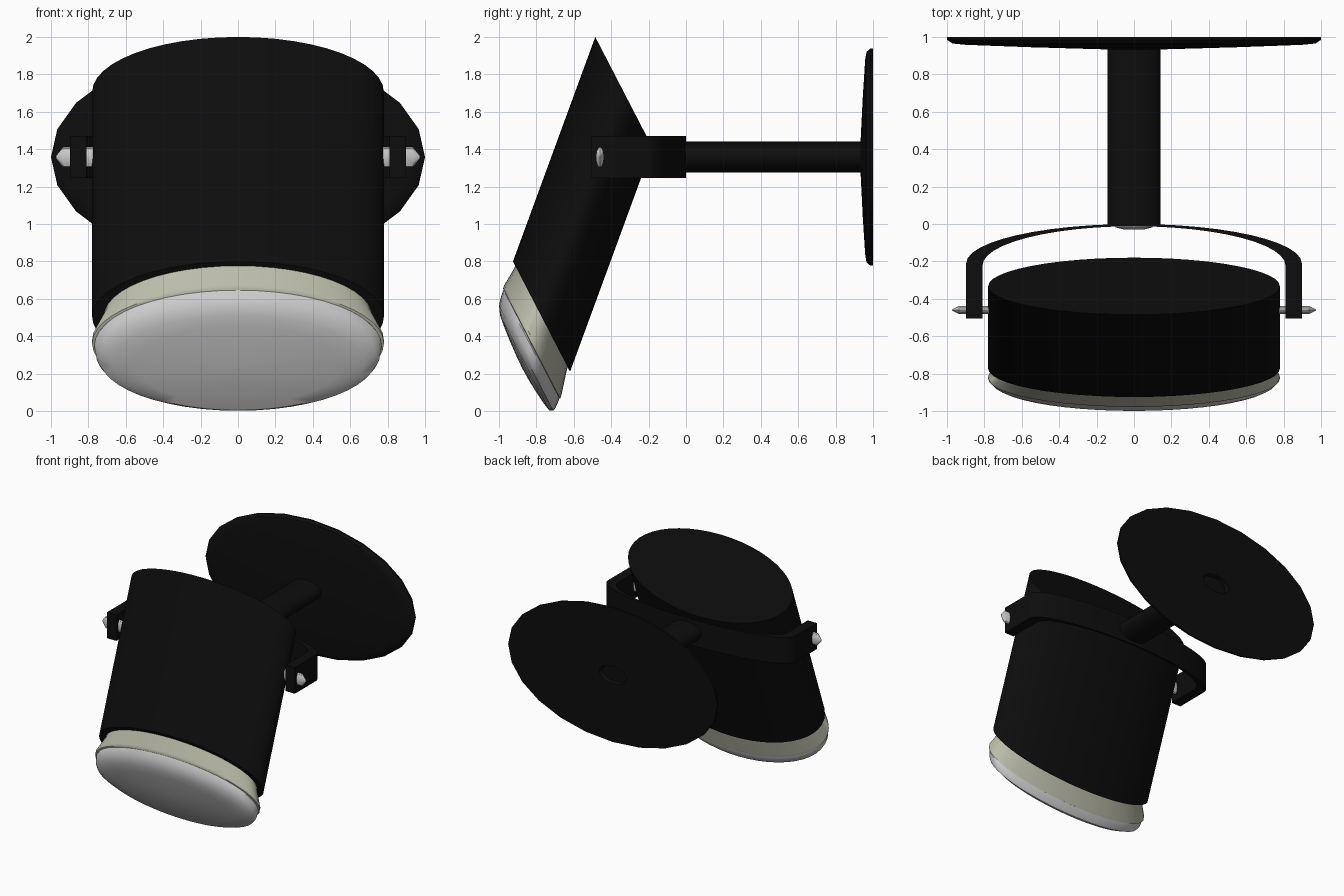
import bpy, bmesh, math
from mathutils import Vector

if "Cube" in bpy.data.objects:
    bpy.data.objects.remove(bpy.data.objects["Cube"])


def material(name, rgb):
    m = bpy.data.materials.new(name)
    m.diffuse_color = (*rgb, 1)
    m.use_nodes = True
    m.node_tree.nodes["Principled BSDF"].inputs["Base Color"].default_value = m.diffuse_color
    return m


BLACK = material("black_paint", (0.004, 0.004, 0.004))
CREAM = material("cream_plastic", (0.5, 0.5, 0.4))


def finish(name, bm, mat=None, angle=35):
    bmesh.ops.remove_doubles(bm, verts=bm.verts, dist=1e-5)
    bmesh.ops.recalc_face_normals(bm, faces=bm.faces)
    me = bpy.data.meshes.new(name)
    bm.to_mesh(me)
    bm.free()
    ob = bpy.data.objects.new(name, me)
    bpy.context.collection.objects.link(ob)
    if mat:
        me.materials.append(mat)
    bpy.ops.object.select_all(action='DESELECT')
    ob.select_set(True)
    bpy.context.view_layer.objects.active = ob
    bpy.ops.object.shade_smooth_by_angle(angle=math.radians(angle))
    return ob


def lathe(name, profile, origin, u, v, w, sides=48, mat=None, angle=35):
    """Spin (radius, distance) points around w, with u and v as the half axes."""
    o, u, v, w = map(Vector, (origin, u, v, w))
    bm = bmesh.new()
    rings = []
    for r, t in profile:
        ring = []
        for i in range(sides):
            a = 2 * math.pi * i / sides
            p = o + u * r * math.cos(a) + v * r * math.sin(a) + w * t
            ring.append(bm.verts.new(p))
        rings.append(ring)
    for a, b in zip(rings, rings[1:]):
        for i in range(sides):
            j = (i + 1) % sides
            bm.faces.new((a[i], a[j], b[j], b[i]))
    for ring in (rings[0], rings[-1]):
        bm.faces.new(ring)
    return finish(name, bm, mat, angle)


# Lamp head: a leaning, slanted can, then its cream rim and glass lens
head = dict(origin=(0, -0.3325, 1.705), u=(0.78, 0, 0),
            v=(0, 0.1525, -0.295), w=(0, -0.44, -1.2))
lathe("lamp_housing", [(1, 0), (1, 1)], mat=BLACK, **head)
lathe("lamp_rim", [(0.92, 0.97), (0.92, 1.01), (1, 1.105), (1, 1.12), (0.96, 1.125)],
      mat=CREAM, **head)
lathe("lens", [(0.97, 1.115), (0.985, 1.13), (0.975, 1.165), (0.95, 1.186),
               (0.86, 1.206), (0.7, 1.215), (0.45, 1.224), (0.2, 1.23), (0.02, 1.232)],
      **head)

# Wall plate with a shallow socket in its back, and the stem
ZC = 1.3575
arm = dict(origin=(0, 0, ZC), w=(0, 1, 0), mat=BLACK)
lathe("wall_plate", [(0.1, 0.932), (0.55, 0.945), (0.9, 0.958), (0.97, 0.965),
                     (1, 0.985), (1, 1), (0.13, 1), (0.12, 0.965)],
      u=(1, 0, 0), v=(0, 0, 0.58), sides=24, **arm)
lathe("stem", [(1, -0.01), (1, 0.945)], u=(0.142, 0, 0), v=(0, 0, 0.083), sides=32, **arm)
lathe("stem_bolt", [(1, -0.005), (1, -0.018), (0.6, -0.028), (0.1, -0.03)],
      origin=(0, 0, ZC), u=(0.1, 0, 0), v=(0, 0, 0.058), w=(0, 1, 0), sides=16)

# U bracket: straight arms joined by a flattened arch
outer, inner = [(0.897, -0.505)], [(0.81, -0.505)]
N = 24
for i in range(N + 1):
    a = math.pi * i / N
    outer.append((0.897 * math.cos(a), -0.21 + 0.21 * math.sin(a)))
    inner.append((0.81 * math.cos(a), -0.222 + 0.21 * math.sin(a)))
outer.append((-0.897, -0.505))
inner.append((-0.81, -0.505))
bm = bmesh.new()
sections = [[bm.verts.new((x, y, z)) for (x, y), z in
             ((o, 1.245), (o, 1.47), (n, 1.47), (n, 1.245))]
            for o, n in zip(outer, inner)]
for a, b in zip(sections, sections[1:]):
    for k in range(4):
        m = (k + 1) % 4
        bm.faces.new((a[k], a[m], b[m], b[k]))
bm.faces.new(sections[0])
bm.faces.new(sections[-1])
finish("bracket", bm, BLACK)

# Pointed pivot screws on both sides
for side, label in ((1, "right"), (-1, "left")):
    lathe("pivot_screw_" + label, [(1, 0.74), (1, 0.935), (0.15, 0.972)],
          origin=(0, -0.46, ZC), u=(0, 0.022, 0), v=(0, 0, 0.054),
          w=(side, 0, 0), sides=12, angle=30)
